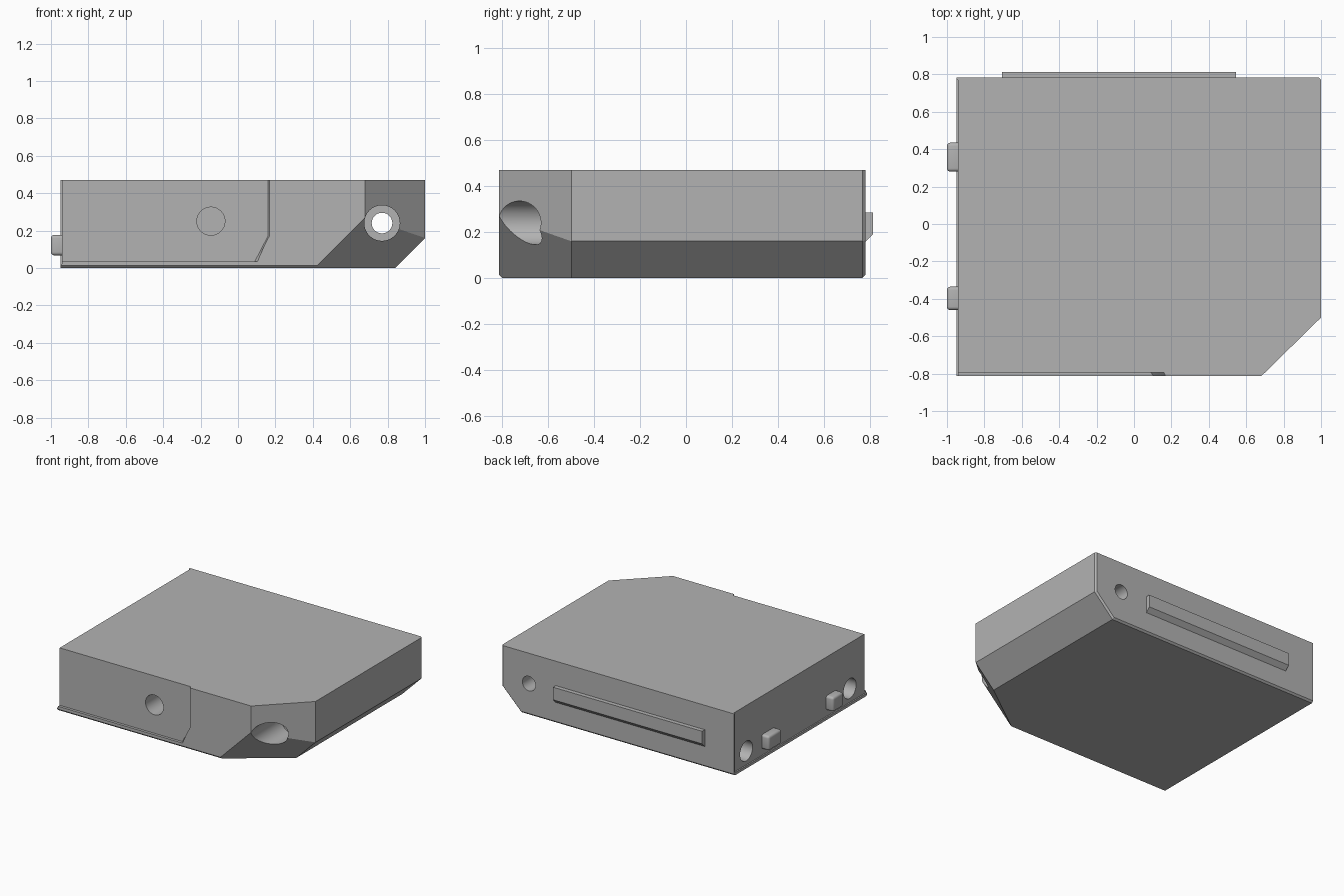
import bpy, bmesh, math
from mathutils import Vector, Matrix

default = bpy.data.objects.get("Cube")
if default:
    bpy.data.objects.remove(default, do_unlink=True)

grey = bpy.data.materials.new("plain grey")
grey.use_nodes = True
colour = (0.45, 0.45, 0.45, 1)
grey.diffuse_color = colour
grey.node_tree.nodes["Principled BSDF"].inputs["Base Color"].default_value = colour

LEFT, RIGHT = -0.95, 1.0
FRONT, BACK, TOP = -0.814, 0.782, 0.47


def make_object(name, bm):
    bmesh.ops.recalc_face_normals(bm, faces=bm.faces)
    mesh = bpy.data.meshes.new(name)
    bm.to_mesh(mesh)
    bm.free()
    mesh.materials.append(grey)
    obj = bpy.data.objects.new(name, mesh)
    bpy.context.collection.objects.link(obj)
    return obj


def box_mesh(low, high):
    bm = bmesh.new()
    bmesh.ops.create_cube(bm, size=1)
    low, high = Vector(low), Vector(high)
    for v in bm.verts:
        v.co = (low + high) / 2 + v.co * (high - low)
    return bm


def box(name, low, high):
    return make_object(name, box_mesh(low, high))


def rod(name, start, end, radius):
    start, end = Vector(start), Vector(end)
    axis = end - start
    turn = axis.to_track_quat("Z", "Y").to_matrix().to_4x4()
    bm = bmesh.new()
    bmesh.ops.create_cone(bm, cap_ends=True, segments=64, radius1=radius,
                          radius2=radius, depth=axis.length,
                          matrix=Matrix.Translation((start + end) / 2) @ turn)
    return make_object(name, bm)


def slice_off(bm, point, normal):
    geom = bm.verts[:] + bm.edges[:] + bm.faces[:]
    bmesh.ops.bisect_plane(bm, geom=geom, dist=1e-5, plane_co=point,
                           plane_no=normal, clear_outer=True)
    rim = [e for e in bm.edges if e.is_boundary]
    bmesh.ops.holes_fill(bm, edges=rim, sides=0)
    bmesh.ops.remove_doubles(bm, verts=bm.verts, dist=1e-5)


def apply_modifier(obj, mod):
    bpy.context.view_layer.objects.active = obj
    bpy.ops.object.modifier_apply(modifier=mod.name)


def carve(obj, cutter):
    cutter.hide_render = True
    mod = obj.modifiers.new("carve", "BOOLEAN")
    mod.operation, mod.solver, mod.object = "DIFFERENCE", "EXACT", cutter
    apply_modifier(obj, mod)
    bpy.data.objects.remove(cutter, do_unlink=True)


def smooth(obj):
    bpy.ops.object.select_all(action="DESELECT")
    obj.select_set(True)
    bpy.context.view_layer.objects.active = obj
    bpy.ops.object.shade_smooth_by_angle(angle=math.radians(30))


# Housing block with its large corner cuts and fine edge chamfers
bm = box_mesh((LEFT, FRONT, 0), (RIGHT, BACK, TOP))
slice_off(bm, (0.84, 0, 0), (1, 0, -1))
slice_off(bm, (1, -0.5, 0), (0.314, -0.32, 0))
slice_off(bm, (0.84, -0.5, 0), (0.314, -0.43, -0.314))
slice_off(bm, (0, FRONT, 0.013), (0, -1, -1))
slice_off(bm, (0, BACK, 0.013), (0, 1, -1))
slice_off(bm, (1, 0.77, 0), (1, 1, 0))
slice_off(bm, (0.84, 0.77, 0), (1, 1.414, -1))
housing = make_object("housing", bm)

# Left face set back behind a thin bottom lip and rear flange
carve(housing, box("left_relief", (-1.2, -1, 0.02), (-0.94, 0.77, 1)))

# Shallow front panel recess with a sloping right wall
bm = bmesh.new()
rings = []
for y, grow in ((-0.794, 0), (-0.834, 0.03)):
    outline = ((-1.2, 0.035), (0.09 + grow, 0.035), (0.16 + grow / 2, 0.17),
               (0.16 + grow / 2, 0.6), (-1.2, 0.6))
    rings.append([bm.verts.new((x, y, z)) for x, z in outline])
inner, outer = rings
bm.faces.new(inner)
bm.faces.new(outer)
for i in range(len(inner)):
    j = (i + 1) % len(inner)
    bm.faces.new((inner[i], inner[j], outer[j], outer[i]))
carve(housing, make_object("panel_recess", bm))

# Front socket, stepped through bore and the two left sockets
carve(housing, rod("front_socket", (-0.145, -1, 0.25), (-0.145, -0.5, 0.25), 0.075))
carve(housing, rod("wide_bore", (0.77, -1, 0.24), (0.77, -0.45, 0.24), 0.095))
carve(housing, rod("narrow_bore", (0.77, -0.6, 0.24), (0.77, 1, 0.24), 0.055))
for y in (-0.62, 0.62):
    carve(housing, rod("left_socket", (-1.2, y, 0.125), (-0.7, y, 0.125), 0.075))
smooth(housing)

# Rear rail with a sloping underside
bm = box_mesh((-0.705, 0.77, 0.15), (0.545, 0.814, 0.285))
slice_off(bm, (0, 0.814, 0.19), (0, 1, -1))
make_object("rear_rail", bm)

# Rounded locating pegs on the left face
for name, y0, y1 in (("rear_peg", 0.28, 0.435), ("front_peg", -0.46, -0.335)):
    peg = box(name, (-1, y0, 0.067), (-0.92, y1, 0.177))
    mod = peg.modifiers.new("round", "BEVEL")
    mod.width, mod.segments = 0.018, 4
    apply_modifier(peg, mod)
    smooth(peg)
